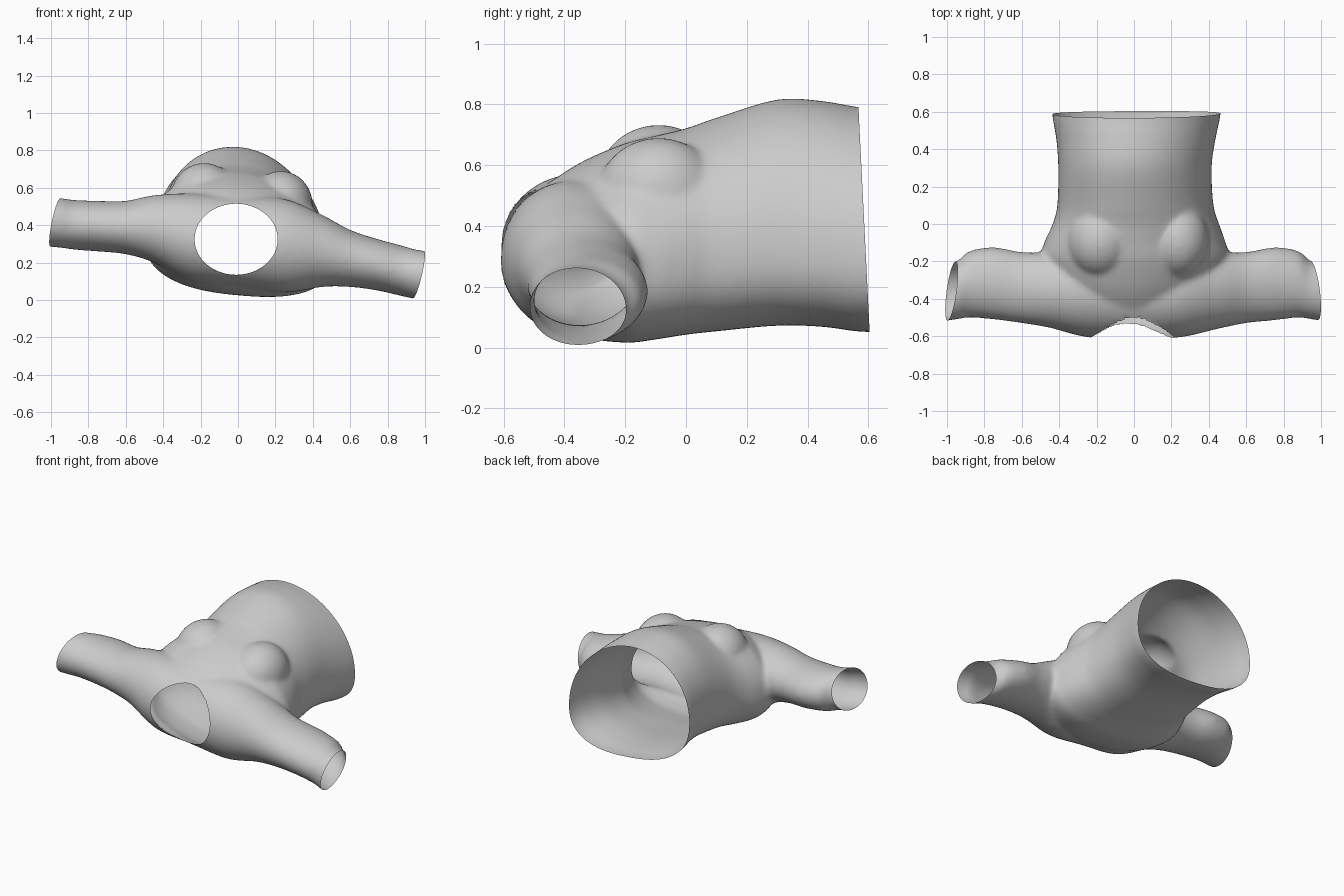
import bpy, bmesh, math
from mathutils import Vector

if "Cube" in bpy.data.objects:
    bpy.data.objects.remove(bpy.data.objects["Cube"])


def spline(rows, steps=6):
    """Catmull-Rom interpolation of a few key sections."""
    out = []
    for i in range(len(rows) - 1):
        quad = [rows[max(i - 1, 0)], rows[i], rows[i + 1], rows[min(i + 2, len(rows) - 1)]]
        for s in range(steps):
            t = s / steps
            out.append([0.5 * (2 * b + (c - a) * t + (2 * a - 5 * b + 4 * c - d) * t * t
                               + (3 * b - a - 3 * c + d) * t ** 3) for a, b, c, d in zip(*quad)])
    return out + [list(rows[-1])]


def power(v, n):
    return math.copysign(abs(v) ** (2 / n), v)


def loft(bm, rings):
    """Closed tube through rings of points."""
    rings = [[bm.verts.new(p) for p in r] for r in rings]
    n = len(rings[0])
    for a, b in zip(rings, rings[1:]):
        for i in range(n):
            bm.faces.new((a[i], a[(i + 1) % n], b[(i + 1) % n], b[i]))
    bm.faces.new(rings[0][::-1])
    bm.faces.new(rings[-1])


ANGLES = [2 * math.pi * i / 64 for i in range(64)]

# torso sections: y, left x, right x, bottom z, top z
TORSO = [(0.68, -.44, .47, .06, .785), (0.57, -.435, .46, .06, .79), (0.45, -.415, .435, .075, .81),
         (0.3, -.405, .415, .078, .815), (0.1, -.41, .425, .06, .755), (0.0, -.435, .455, .05, .72),
         (-.1, -.48, .49, .035, .695), (-.2, -.50, .51, .025, .67), (-.35, -.44, .44, .045, .605),
         (-.48, -.3, .3, .11, .52)]
# yoke and sleeves in one tube: x, front y, back y, bottom z, top z
YOKE = [(-1.08, -.53, -.22, .29, .55), (-.95, -.51, -.20, .28, .545), (-.88, -.50, -.145, .27, .535),
        (-.75, -.51, -.125, .26, .53), (-.6, -.53, -.15, .245, .53), (-.45, -.555, -.15, .20, .56),
        (-.25, -.605, -.12, .10, .57), (0, -.615, -.1, .07, .555), (.25, -.605, -.12, .04, .54),
        (.45, -.56, -.15, .07, .455), (.6, -.53, -.15, .07, .375), (.75, -.515, -.125, .05, .325),
        (.88, -.50, -.145, .02, .29), (.95, -.51, -.2, .005, .27), (1.08, -.53, -.22, -.02, .25)]

bm = bmesh.new()

rings = []
for y, x0, x1, z0, z1 in spline(TORSO):
    cx, rx, cz = (x0 + x1) / 2, (x1 - x0) / 2, z0 + (z1 - z0) * 0.4
    ring = []
    for a in ANGLES:
        up = math.sin(a) > 0
        n = 2.0 if up else 2.5
        x = cx + rx * power(math.cos(a), n)
        z = cz + power(math.sin(a), n) * ((z1 - cz) if up else (cz - z0))
        ring.append((x, y, z - 0.09 * x))
    rings.append(ring)
loft(bm, rings)

rings = []
for x, y0, y1, z0, z1 in spline(YOKE):
    rings.append([(x, (y0 + y1) / 2 + (y1 - y0) / 2 * math.cos(a),
                   (z0 + z1) / 2 + (z1 - z0) / 2 * math.sin(a)) for a in ANGLES[::-1]])
loft(bm, rings)

# chest fullness
for c, r in (((-.18, -.09, .55), (.18, .2, .183)), ((.23, -.09, .51), (.17, .2, .18))):
    new = bmesh.ops.create_uvsphere(bm, u_segments=32, v_segments=16, radius=1)["verts"]
    for v in new:
        v.co = Vector(c) + Vector(v.co[i] * r[i] for i in range(3))
bmesh.ops.recalc_face_normals(bm, faces=bm.faces)

mesh = bpy.data.meshes.new("sweater")
bm.to_mesh(mesh)
bm.free()
sweater = bpy.data.objects.new("sweater", mesh)
bpy.context.collection.objects.link(sweater)

# fuse the parts into one cloth surface
fuse = sweater.modifiers.new("fuse", 'REMESH')
fuse.mode, fuse.voxel_size = 'VOXEL', 0.014
relax = sweater.modifiers.new("relax", 'SMOOTH')
relax.factor, relax.iterations = 0.5, 10
fused = bpy.data.meshes.new_from_object(sweater.evaluated_get(bpy.context.evaluated_depsgraph_get()))
sweater.modifiers.clear()
sweater.data = fused

bm = bmesh.new()
bm.from_mesh(fused)

# open the waist and both cuffs
for co, no in (((0, .585, .43), (0, 1, .05)),
               ((-.975, -.36, .42), (-1, .13, .2)),
               ((.965, -.36, .135), (1, .12, -.23))):
    bmesh.ops.bisect_plane(bm, geom=bm.verts[:] + bm.edges[:] + bm.faces[:], plane_co=co,
                           plane_no=Vector(no).normalized(), clear_outer=True)

# open the neck with an elliptical hole
NX, NZ, RX, RZ = -0.01, 0.325, 0.222, 0.19
def neck(v):
    return math.hypot((v.co.x - NX) / RX, (v.co.z - NZ) / RZ)
hole = [f for f in bm.faces if f.calc_center_median().y < -.4 and f.normal.y < 0
        and sum(neck(v) for v in f.verts) / len(f.verts) < 1]
bmesh.ops.delete(bm, geom=hole, context='FACES')
for v in bm.verts:
    if v.is_boundary and v.co.y < -.4 and abs(v.co.x) < .3:
        k = 1 / neck(v)
        v.co.x, v.co.z = NX + (v.co.x - NX) * k, NZ + (v.co.z - NZ) * k

for f in bm.faces:
    f.smooth = True
bm.to_mesh(fused)
bm.free()
